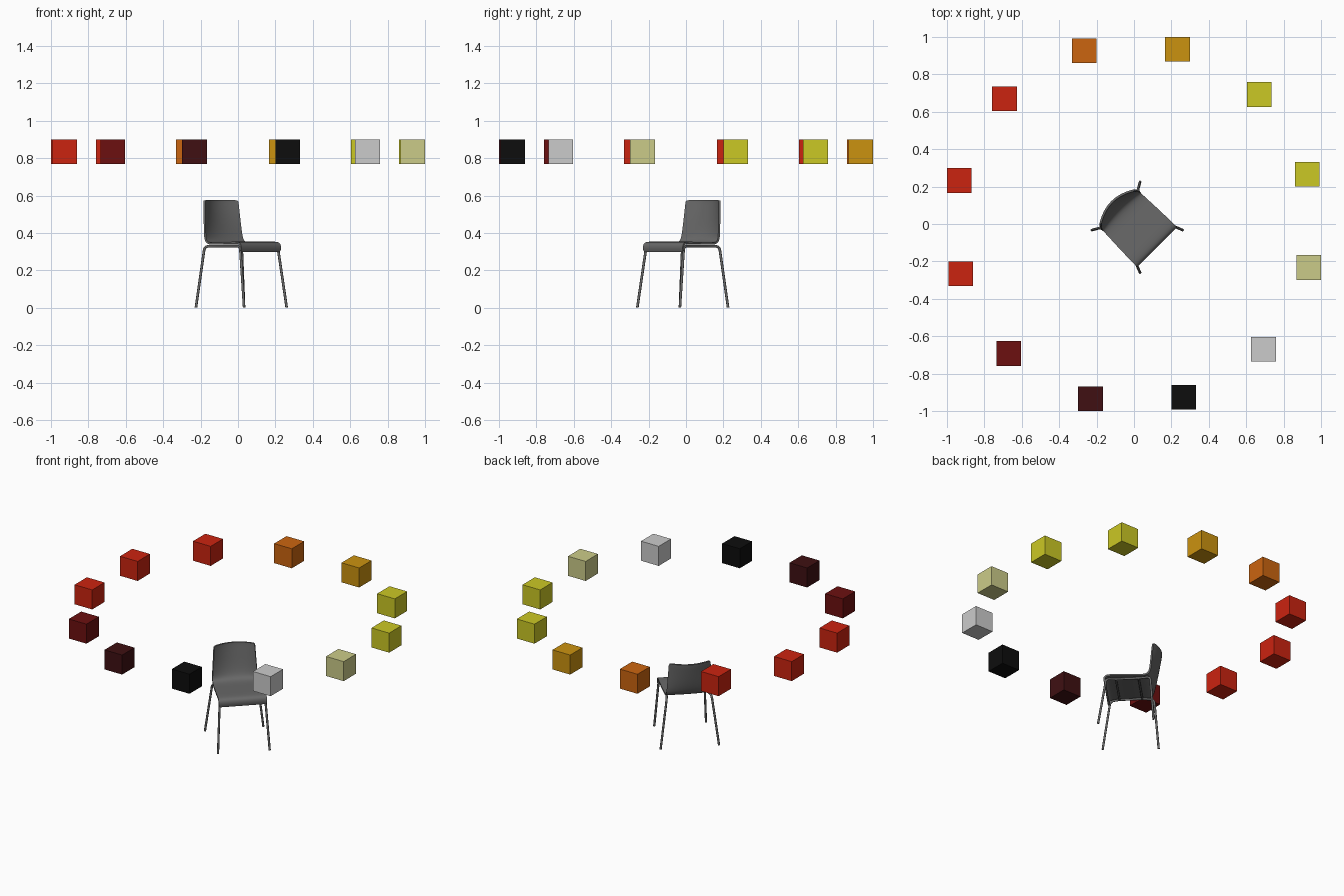
import bpy
import bmesh
import math
from mathutils import Vector, Matrix

default = bpy.data.objects.get("Cube")
if default:
    bpy.data.objects.remove(default)


def material(name, r, g, b):
    m = bpy.data.materials.new(name)
    m.use_nodes = True
    m.diffuse_color = (r, g, b, 1)
    bsdf = next(n for n in m.node_tree.nodes if n.type == 'BSDF_PRINCIPLED')
    bsdf.inputs["Base Color"].default_value = (r, g, b, 1)
    return m


red = material("red", 0.6, 0.017, 0.005)
dark_red = material("dark_red", 0.15, 0.005, 0.005)
maroon = material("maroon", 0.05, 0.005, 0.006)
black = material("black", 0.004, 0.004, 0.004)
light_grey = material("light_grey", 0.6, 0.6, 0.6)
pale_yellow = material("pale_yellow", 0.6, 0.6, 0.25)
yellow = material("yellow", 0.6, 0.58, 0.018)
gold = material("gold", 0.6, 0.29, 0.005)
orange = material("orange", 0.6, 0.13, 0.005)
chair_grey = material("chair_grey", 0.14, 0.14, 0.14)

TURN = Matrix.Rotation(math.radians(45), 4, 'Z')


def add_mesh(name, bm, mat):
    mesh = bpy.data.meshes.new(name)
    bm.to_mesh(mesh)
    bm.free()
    mesh.materials.append(mat)
    obj = bpy.data.objects.new(name, mesh)
    bpy.context.collection.objects.link(obj)
    return obj


def tube(name, points, radius, fillet=0.0):
    """Round tube along a path whose inner corners are rounded."""
    pts = [Vector(p) for p in points]
    path = [pts[0]]
    for a, b, c in zip(pts, pts[1:], pts[2:]):
        start = b + (a - b).normalized() * fillet
        end = b + (c - b).normalized() * fillet
        for i in range(7):
            t = i / 6
            path.append(start * (1 - t) ** 2 + b * 2 * t * (1 - t) + end * t * t)
    path.append(pts[-1])
    curve = bpy.data.curves.new(name, 'CURVE')
    curve.dimensions = '3D'
    curve.bevel_depth = radius
    curve.bevel_resolution = 3
    curve.use_fill_caps = True
    spline = curve.splines.new('POLY')
    spline.points.add(len(path) - 1)
    for sp, p in zip(spline.points, path):
        sp.co = (*p, 1)
    spline.use_smooth = True
    curve.materials.append(chair_grey)
    obj = bpy.data.objects.new(name, curve)
    bpy.context.collection.objects.link(obj)
    obj.matrix_world = TURN
    bpy.ops.object.select_all(action='DESELECT')
    obj.select_set(True)
    bpy.context.view_layer.objects.active = obj
    bpy.ops.object.convert(target='MESH')


# Ring of floating cubes
ring = [yellow, yellow, gold, orange, red, red, red,
        dark_red, maroon, black, light_grey, pale_yellow]
for i, mat in enumerate(ring):
    angle = math.radians(16 + 30 * i)
    bm = bmesh.new()
    bmesh.ops.create_cube(bm, size=0.132)
    cube = add_mesh(f"floating_cube_{i + 1}", bm, mat)
    cube.location = (0.963 * math.cos(angle), 0.963 * math.sin(angle), 0.834)

# Seat shell: (depth, height, half width, backward bow) from front lip to top
profile = [
    (-0.166, 0.300, 0.150, 0), (-0.171, 0.318, 0.150, 0),
    (-0.168, 0.338, 0.150, 0), (-0.152, 0.348, 0.150, 0),
    (-0.100, 0.348, 0.150, 0), (-0.030, 0.345, 0.148, 0),
    (0.040, 0.342, 0.145, 0), (0.080, 0.344, 0.143, 0.004),
    (0.102, 0.356, 0.142, 0.010), (0.111, 0.385, 0.140, 0.018),
    (0.116, 0.440, 0.136, 0.028), (0.121, 0.510, 0.131, 0.036),
    (0.126, 0.560, 0.128, 0.040), (0.127, 0.575, 0.127, 0.040),
]
COLS = 12
bm = bmesh.new()
rows = []
for depth, height, half, bow in profile:
    row = []
    for c in range(COLS + 1):
        s = 2 * c / COLS - 1
        row.append(bm.verts.new((s * half, depth + bow * (1 - s * s), height)))
    rows.append(row)
for lower, upper in zip(rows, rows[1:]):
    for c in range(COLS):
        bm.faces.new((lower[c], lower[c + 1], upper[c + 1], upper[c]))
shell = add_mesh("seat_and_backrest", bm, chair_grey)
shell.matrix_world = TURN
sub = shell.modifiers.new("smooth", 'SUBSURF')
sub.levels = sub.render_levels = 2
solid = shell.modifiers.new("thickness", 'SOLIDIFY')
solid.thickness = 0.011
solid.offset = 0
bpy.ops.object.select_all(action='DESELECT')
shell.select_set(True)
bpy.context.view_layer.objects.active = shell
for mod in ("smooth", "thickness"):
    bpy.ops.object.modifier_apply(modifier=mod)
bpy.ops.object.shade_smooth_by_angle(angle=math.radians(40))

# Bent side frames, each forming a back leg, a seat rail and a front leg
for side, name in ((1, "left"), (-1, "right")):
    tube(f"{name}_leg_frame", [
        (side * 0.182, 0.136, 0.002), (side * 0.140, 0.112, 0.328),
        (side * 0.128, 0.040, 0.329), (side * 0.128, -0.110, 0.329),
        (side * 0.142, -0.158, 0.328), (side * 0.161, -0.207, 0.002),
    ], 0.007, 0.024)

# Cross bars under the seat
for name, depth in (("front_cross_bar", -0.10), ("rear_cross_bar", 0.04)):
    tube(name, [(-0.128, depth, 0.327), (0.128, depth, 0.327)], 0.006)
